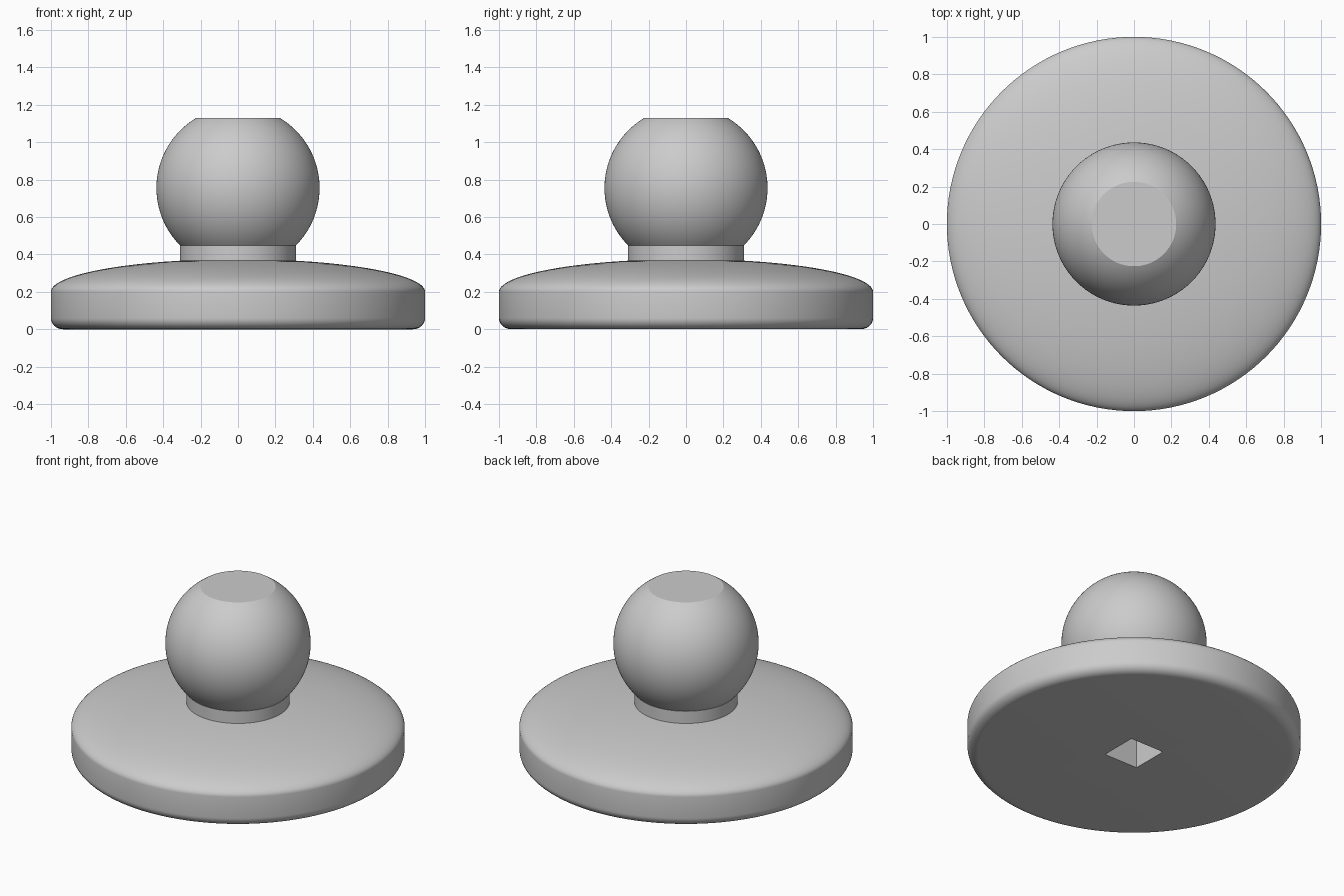
import bpy
import bmesh
from math import sin, cos, pi, sqrt, asin, radians

SEGMENTS = 128

if "Cube" in bpy.data.objects:
    bpy.data.objects.remove(bpy.data.objects["Cube"], do_unlink=True)

grey = bpy.data.materials.new("plain grey")
grey.use_nodes = True
color = (0.6, 0.6, 0.6, 1)
grey.diffuse_color = color
grey.node_tree.nodes["Principled BSDF"].inputs["Base Color"].default_value = color


def arc(cx, cz, rx, rz, start, end, steps):
    """Points on an elliptical arc as (radius, height)."""
    angles = [start + (end - start) * i / steps for i in range(steps + 1)]
    return [(cx + rx * cos(a), cz + rz * sin(a)) for a in angles]


def lathe(name, profile):
    """Closed solid turned about z; flat caps close both profile ends."""
    bm = bmesh.new()
    rings = [[bm.verts.new((r * cos(2 * pi * i / SEGMENTS), r * sin(2 * pi * i / SEGMENTS), z))
              for i in range(SEGMENTS)] for r, z in profile]
    for low, high in zip(rings, rings[1:]):
        for i in range(SEGMENTS):
            j = (i + 1) % SEGMENTS
            bm.faces.new((low[i], low[j], high[j], high[i]))
    bm.faces.new(rings[0][::-1])
    bm.faces.new(rings[-1])
    mesh = bpy.data.meshes.new(name)
    bm.to_mesh(mesh)
    bm.free()
    mesh.materials.append(grey)
    obj = bpy.data.objects.new(name, mesh)
    bpy.context.collection.objects.link(obj)
    return obj


def smooth(obj):
    bpy.ops.object.select_all(action="DESELECT")
    obj.select_set(True)
    bpy.context.view_layer.objects.active = obj
    bpy.ops.object.shade_smooth_by_angle(angle=radians(30))


# Disc base: rounded lower rim, straight side, shallow domed top
rim = arc(0.935, 0.06, 0.065, 0.06, -pi / 2, 0, 8)
dome = arc(0, 0.2, 1, 0.175, 0, radians(85), 28)
base = lathe("base", rim + dome)

# Square socket sunk into the underside
bpy.ops.mesh.primitive_cube_add(size=1)
cutter = bpy.context.object
cutter.name = "socket_cutter"
cutter.scale = (0.246, 0.246, 0.6)
cutter.data.materials.append(grey)
cut = base.modifiers.new("square socket", "BOOLEAN")
cut.operation = "DIFFERENCE"
cut.solver = "EXACT"
cut.object = cutter
bpy.context.view_layer.objects.active = base
bpy.ops.object.modifier_apply(modifier=cut.name)
bpy.data.objects.remove(cutter, do_unlink=True)

# Short neck
neck = lathe("neck", [(0.31, 0.34), (0.31, 0.447)])

# Ball with flattened top, cut where it meets the neck
radius, center = 0.436, 0.755
ball = lathe("ball", arc(0, center, radius, radius,
                         asin((0.447 - center) / radius),
                         asin((1.128 - center) / radius), 40))

for part in (base, neck, ball):
    smooth(part)
